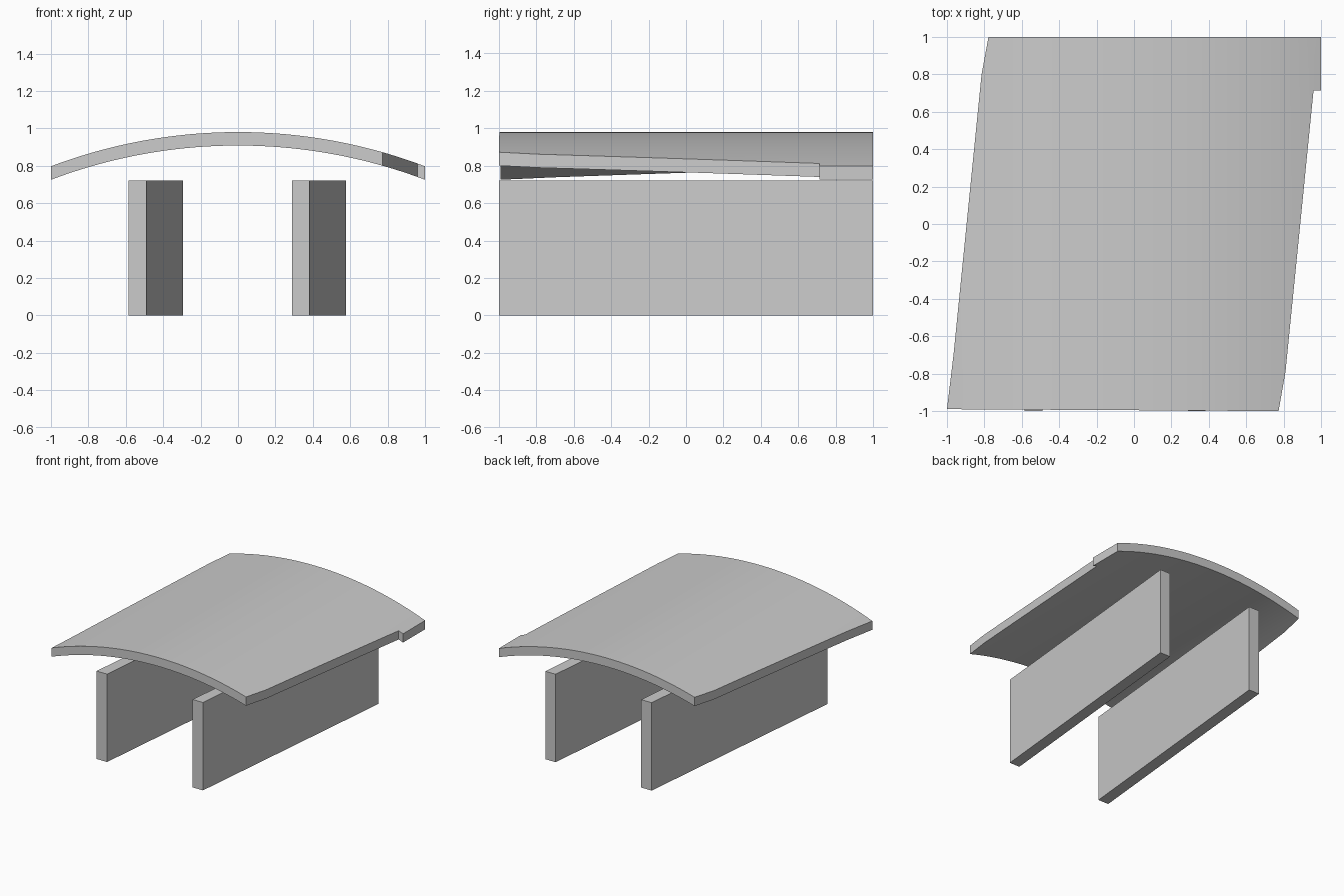
import bpy, bmesh

if "Cube" in bpy.data.objects:
    bpy.data.objects.remove(bpy.data.objects["Cube"])

WALL_TOP = 0.722
SKEW = 0.197          # sideways shift of the plan from front to back


def prism(outline, z0, z1):
    """Closed prism from a counter-clockwise plan outline."""
    bm = bmesh.new()
    low = [bm.verts.new((x, y, z0)) for x, y in outline]
    high = [bm.verts.new((x, y, z1)) for x, y in outline]
    bm.faces.new(low[::-1])
    bm.faces.new(high)
    n = len(outline)
    for i in range(n):
        j = (i + 1) % n
        bm.faces.new((low[i], low[j], high[j], high[i]))
    return bm


def finish(bm, name):
    bmesh.ops.recalc_face_normals(bm, faces=bm.faces[:])
    mesh = bpy.data.meshes.new(name)
    bm.to_mesh(mesh)
    bm.free()
    obj = bpy.data.objects.new(name, mesh)
    bpy.context.collection.objects.link(obj)
    return obj


# Two parallel slanted walls
for name, x0, x1 in (("left_wall", -0.585, -0.49), ("right_wall", 0.288, 0.381)):
    plan = [(x0, -1), (x1, -1), (x1 + SKEW, 1), (x0 + SKEW, 1)]
    finish(prism(plan, 0, WALL_TOP), name)

# Arched roof: skewed plan with a notched corner, sliced in x and bent to an arc
plan = [(-1, -0.99), (0.773, -1), (0.81, -0.79), (0.96, 0.714), (1, 0.714),
        (1, 1), (-0.778, 1), (-0.815, 0.8), (-0.965, -0.7)]
bm = prism(plan, 0, 0.072)
SLICES = 48
for i in range(1, SLICES):
    x = -1 + 2 * i / SLICES
    bmesh.ops.bisect_plane(bm, geom=bm.verts[:] + bm.edges[:] + bm.faces[:],
                           plane_co=(x, 0, 0), plane_no=(1, 0, 0), dist=1e-5)
RADIUS = (1 + 0.183 ** 2) / (2 * 0.183)
for v in bm.verts:
    v.co.z += 0.908 - RADIUS + (RADIUS ** 2 - v.co.x ** 2) ** 0.5
roof = finish(bm, "arched_roof")

# Smooth the curved faces, keep the rim sharp
bpy.context.view_layer.objects.active = roof
roof.select_set(True)
bpy.ops.object.shade_smooth_by_angle()
